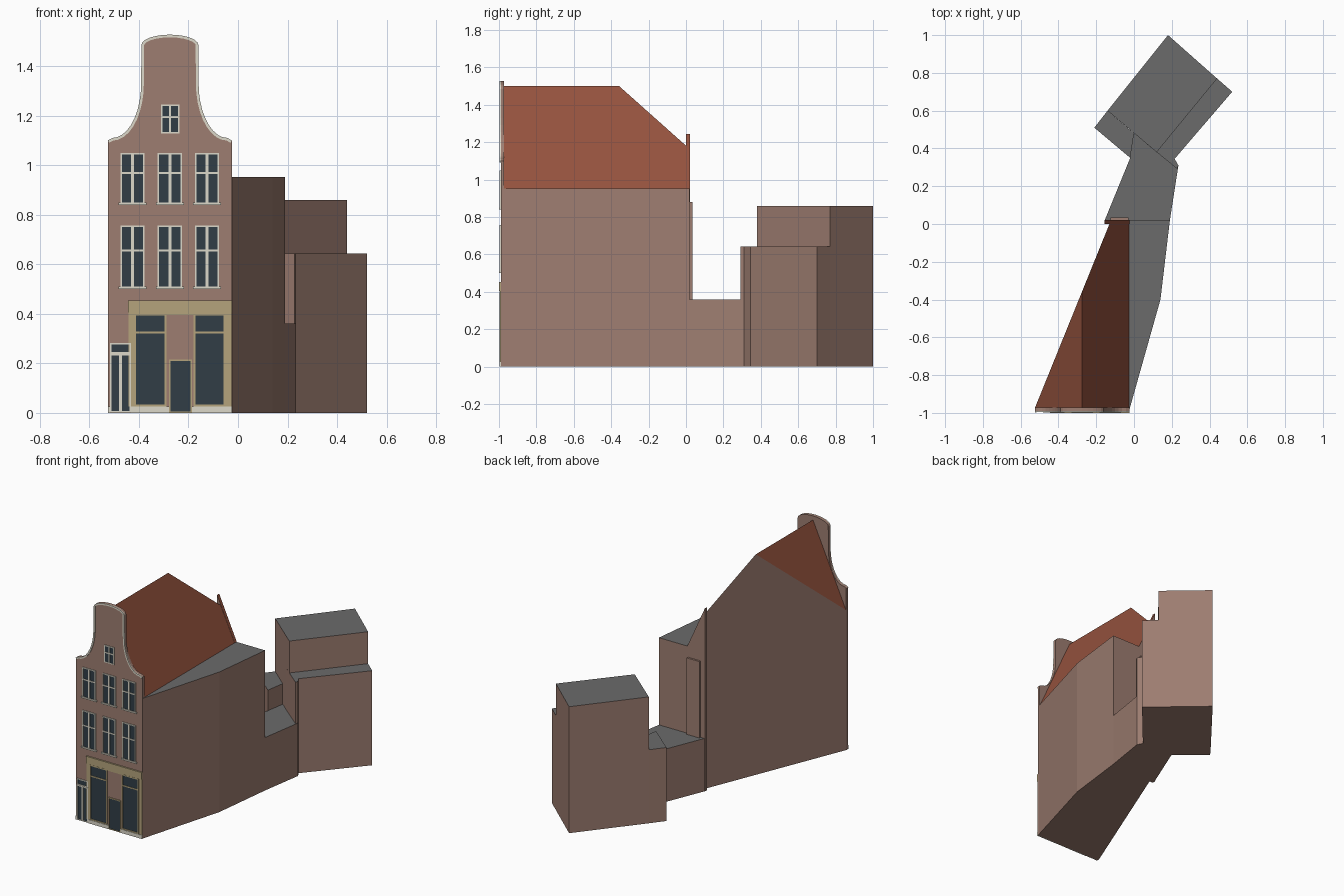
import bpy, bmesh
from math import cos, sin, pi
from mathutils import Vector

cube = bpy.data.objects.get("Cube")
if cube:
    bpy.data.objects.remove(cube)


def material(name, rgb):
    m = bpy.data.materials.new(name)
    m.use_nodes = True
    m.diffuse_color = (*rgb, 1)
    m.node_tree.nodes["Principled BSDF"].inputs["Base Color"].default_value = (*rgb, 1)
    return m


BRICK = material("brick_brown", (0.34, 0.207, 0.165))
TILE = material("red_tile", (0.30, 0.085, 0.048))
GREY = material("roof_grey", (0.147, 0.147, 0.147))
GLASS = material("dark_glass", (0.031, 0.048, 0.061))
TAN = material("tan_wood", (0.46, 0.37, 0.20))
CREAM = material("cream_paint", (0.72, 0.69, 0.59))


def finish(name, bm, mat, top=None):
    """Turn a bmesh into an object; upward faces may get a second material."""
    bmesh.ops.recalc_face_normals(bm, faces=bm.faces[:])
    bm.normal_update()
    me = bpy.data.meshes.new(name)
    me.materials.append(mat)
    if top:
        me.materials.append(top)
        for f in bm.faces:
            f.material_index = int(f.normal.z > 0.3)
    bm.to_mesh(me)
    bm.free()
    ob = bpy.data.objects.new(name, me)
    bpy.context.collection.objects.link(ob)
    return ob


def add_prism(bm, pts, a, b, upright=False):
    """Extrude a plan outline along z, or an upright outline along y."""
    def ring(t):
        return [bm.verts.new((u, t, v) if upright else (u, v, t)) for u, v in pts]
    lo, hi = ring(a), ring(b)
    bm.faces.new(lo)
    bm.faces.new(hi)
    n = len(pts)
    for i in range(n):
        j = (i + 1) % n
        bm.faces.new((lo[i], lo[j], hi[j], hi[i]))


def prism(name, pts, a, b, mat, top=None, upright=False):
    bm = bmesh.new()
    add_prism(bm, pts, a, b, upright)
    return finish(name, bm, mat, top)


def plate(name, x0, x1, z0, z1, mat, y=-0.994):
    """Thin plate on the front wall, reaching forward to y."""
    return prism(name, [(x0, z0), (x1, z0), (x1, z1), (x0, z1)], y, -0.9895, mat, upright=True)


# Main house body and low rear wing
prism("main_walls", [(-0.525, -0.975), (-0.025, -0.985), (0.14, -0.4), (0.19, 0.02), (-0.122, 0.02)],
      0, 0.953, BRICK, GREY)
prism("low_wing", [(-0.155, 0.02), (0.19, 0.02), (0.235, 0.31), (0.06, 0.44), (0, 0.48), (-0.02, 0.35)],
      0, 0.36, BRICK, GREY)

# Tiled gable roof, sliced by the slanting side wall
bm = bmesh.new()
add_prism(bm, [(-0.525, 0.95), (-0.025, 0.95), (-0.275, 1.5)], -0.98, 0.01, True)
cut = bmesh.ops.bisect_plane(bm, geom=bm.verts[:] + bm.edges[:] + bm.faces[:],
                             plane_co=(-0.525, -0.975, 0), plane_no=(-0.995, 0.403, 0),
                             clear_outer=True)
bmesh.ops.holes_fill(bm, edges=[e for e in bm.edges if e.is_boundary])
finish("gable_roof", bm, BRICK, TILE)

# Rear end wall with its pointed top, and the slab on the back
prism("rear_end_wall", [(-0.157, 0), (-0.025, 0), (-0.025, 0.953), (-0.157, 1.245)],
      0.0, 0.022, BRICK, TILE, upright=True)
prism("rear_slab", [(-0.125, 0.36), (-0.03, 0.36), (-0.03, 0.88), (-0.125, 0.88)],
      0.02, 0.035, BRICK, upright=True)

# Back building: tall block with two lower steps
prism("back_tall_block", [(0.18, 1.0), (0.44, 0.77), (0.12, 0.38), (-0.14, 0.60)], 0, 0.86, BRICK, GREY)
prism("back_side_step", [(0.44, 0.77), (0.52, 0.70), (0.215, 0.345), (0.235, 0.31), (0.228, 0.292),
                         (0.06, 0.43), (0.12, 0.38)], 0, 0.643, BRICK, GREY)
prism("back_end_step", [(-0.21, 0.51), (-0.14, 0.60), (0, 0.48), (-0.02, 0.35)], 0, 0.5, BRICK, GREY)

# Front wall with a bell-shaped gable: half outline mirrored about the centre
MID = -0.275
half = [(0.25, 1.10)]
for i in range(10):
    t = pi / 2 * i / 9
    half.append((0.232 - 0.116 * sin(t), 1.11 + 0.22 * (1 - cos(t))))
half.append((0.115, 1.475))
for i in range(7):
    t = pi / 2 * i / 6
    half.append((0.115 * cos(t), 1.485 + 0.042 * sin(t)))
outline = [(MID + u, z) for u, z in half] + [(MID - u, z) for u, z in reversed(half[:-1])]
prism("front_wall", [(-0.525, 0), (-0.025, 0)] + outline, -0.99, -0.972, BRICK, upright=True)

# Painted edge following the gable
pts = [Vector(p) for p in outline]
inner = []
for i, p in enumerate(pts):
    d = (pts[min(i + 1, len(pts) - 1)] - pts[max(i - 1, 0)]).normalized()
    inner.append(p + Vector((-d.y, d.x)) * 0.011)
bm = bmesh.new()
for i in range(len(pts) - 1):
    add_prism(bm, [pts[i], pts[i + 1], inner[i + 1], inner[i]], -0.996, -0.9885, True)
finish("gable_edge", bm, CREAM)


def window(name, x0, x1, z0, z1, transom=None, mullion=0, frame=0.006, mat=CREAM, sill=False):
    """Glass, a frame of four bars, and optional dividing bars and sill."""
    plate(name + "_glass", x0, x1, z0, z1, GLASS, -0.993)
    bars = [(x0 - frame, x0, z0, z1), (x1, x1 + frame, z0, z1),
            (x0 - frame, x1 + frame, z1, z1 + frame), (x0 - frame, x1 + frame, z0 - frame, z0)]
    mid = (x0 + x1) / 2
    if mullion:
        bars.append((mid - mullion / 2, mid + mullion / 2, z0, z1))
    if transom:
        bars.append((x0, x1, transom - 0.004, transom + 0.004))
    for b in bars:
        plate(name + "_bar", *b, mat, -0.996)
    if sill:
        plate(name + "_sill", x0 - 0.014, x1 + 0.014, z0 - 0.01, z0, CREAM, -0.999)


# Two rows of house windows and the attic window
for row, (z0, z1, bar) in {"lower": (0.51, 0.75, 0.655), "upper": (0.85, 1.043, 0.968)}.items():
    for k, x in enumerate((-0.426, -0.275, -0.125)):
        window(f"{row}_window_{k}", x - 0.043, x + 0.043, z0, z1, bar, 0.013, sill=True)
window("attic_window", -0.305, -0.243, 1.133, 1.238, 1.195, 0.009)

# Shop front: cornice, posts, large panes and the middle door
plate("shop_cornice", -0.445, -0.025, 0.405, 0.453, TAN, -1.0)
plate("shop_left_post", -0.443, -0.42, 0.025, 0.405, TAN, -0.995)
plate("shop_right_post", -0.05, -0.026, 0.025, 0.405, TAN, -0.995)
plate("shop_head", -0.42, -0.05, 0.395, 0.405, TAN, -0.995)
window("shop_left_pane", -0.412, -0.297, 0.034, 0.393, 0.325, frame=0.008, mat=TAN)
window("shop_right_pane", -0.172, -0.058, 0.034, 0.393, 0.325, frame=0.008, mat=TAN)
window("shop_door", -0.272, -0.192, 0.006, 0.21, frame=0.006, mat=TAN)

# House door with a light above
window("house_door", -0.51, -0.438, 0.008, 0.232, mullion=0.012, frame=0.007)
window("door_light", -0.51, -0.438, 0.246, 0.276)

# Painted plinth
for k, (a, b) in enumerate(((-0.525, -0.517), (-0.431, -0.278), (-0.186, -0.025))):
    plate(f"plinth_{k}", a, b, 0, 0.025, CREAM, -0.997)
